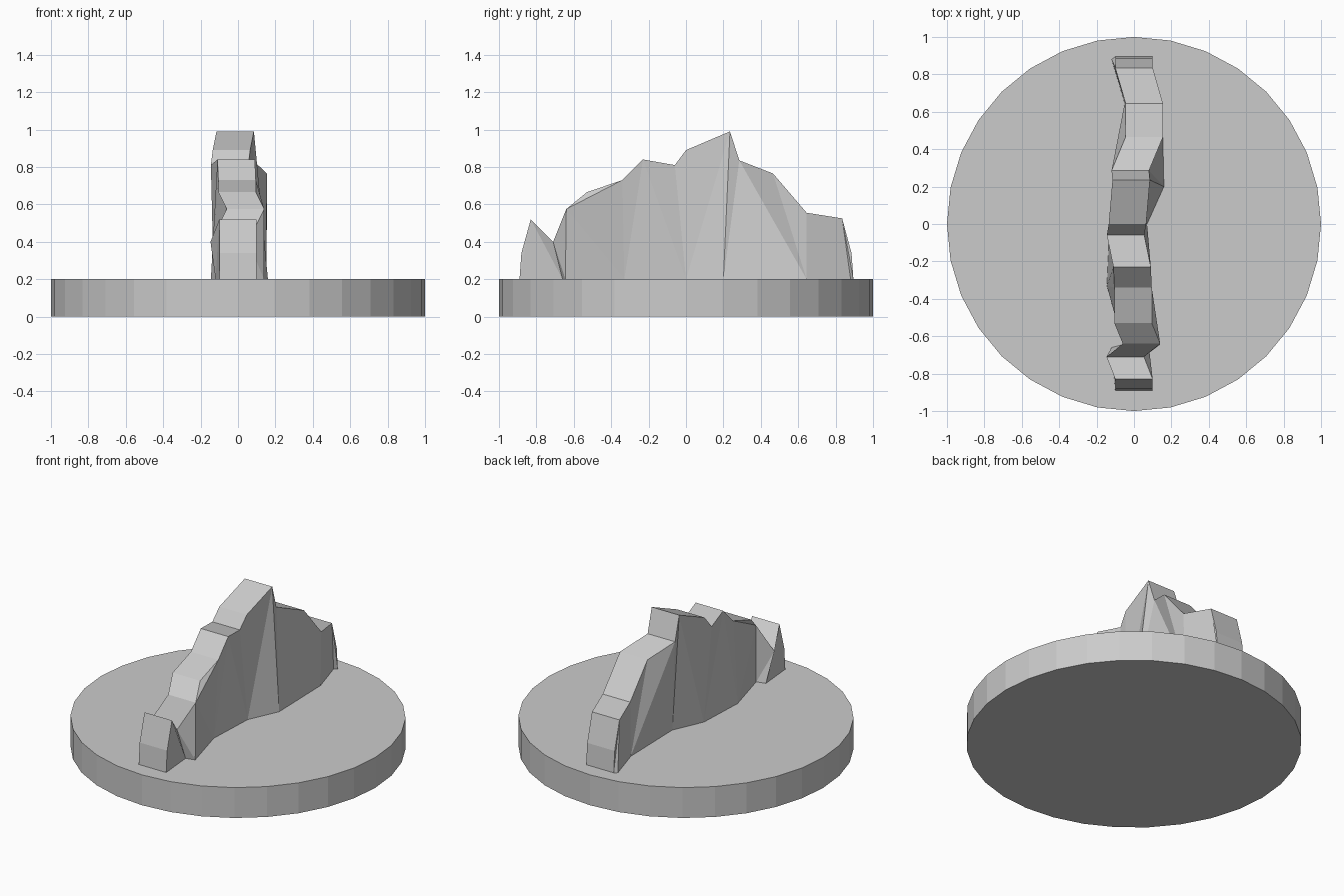
import bpy, bmesh

if "Cube" in bpy.data.objects:
    bpy.data.objects.remove(bpy.data.objects["Cube"])

# Round base
bpy.ops.mesh.primitive_cylinder_add(vertices=32, radius=1, depth=0.2, location=(0, 0, 0.1))
bpy.context.object.name = "round_base"

# Foot of the ridge: (x shift, y)
foot = [(0, -.89), (-.02, -.66), (.04, -.645), (-.045, -.33), (-.03, 0),
        (.06, .2), (.05, .645), (-.02, .88), (0, .895)]
# Crest of the ridge: (x shift, y, z, foot index; None = bump above the wall)
crest = [(0, -.88, .34, 0), (0, -.83, .52, 0), (-.047, -.71, .40, 1),
         (.04, -.64, .575, 2), (-.005, -.53, .665, None), (-.005, -.34, .73, 3),
         (-.01, -.23, .84, 3), (-.045, -.06, .81, 4), (-.035, 0, .89, 4),
         (-.015, .235, .99, 4), (-.02, .285, .835, 5), (.055, .465, .765, 6),
         (.055, .645, .555, 6), (0, .835, .525, 7), (0, .885, .34, 8)]
HALF = 0.1

bm = bmesh.new()


def row(points, side):
    return [bm.verts.new((x + side * HALF, y, z)) for x, y, z in points]


def face(verts):
    verts = list(dict.fromkeys(verts))
    if len(verts) > 2:
        bm.faces.new(verts)


low, high = [], []
for side in (-1, 1):
    low.append(row([(x, y, .2) for x, y in foot], side))
    high.append(row([c[:3] for c in crest], side))

# Side walls, triangulated towards the foot
for lo, hi in zip(low, high):
    wall = [i for i, c in enumerate(crest) if c[3] is not None]
    for a, b in zip(wall, wall[1:]):
        fa, fb = crest[a][3], crest[b][3]
        face([hi[a], hi[b], lo[fb]])
        face([hi[a], lo[fb], lo[fa]])
        if b - a == 2:
            face([hi[a], hi[a + 1], hi[b]])

# Crest strip, ends and underside
for rows in (high, low):
    for i in range(len(rows[0]) - 1):
        face([rows[0][i], rows[1][i], rows[1][i + 1], rows[0][i + 1]])
for i in (0, -1):
    face([low[0][i], low[1][i], high[1][i], high[0][i]])

bmesh.ops.recalc_face_normals(bm, faces=bm.faces[:])
mesh = bpy.data.meshes.new("jagged_ridge")
bm.to_mesh(mesh)
bm.free()
bpy.context.collection.objects.link(bpy.data.objects.new("jagged_ridge", mesh))
